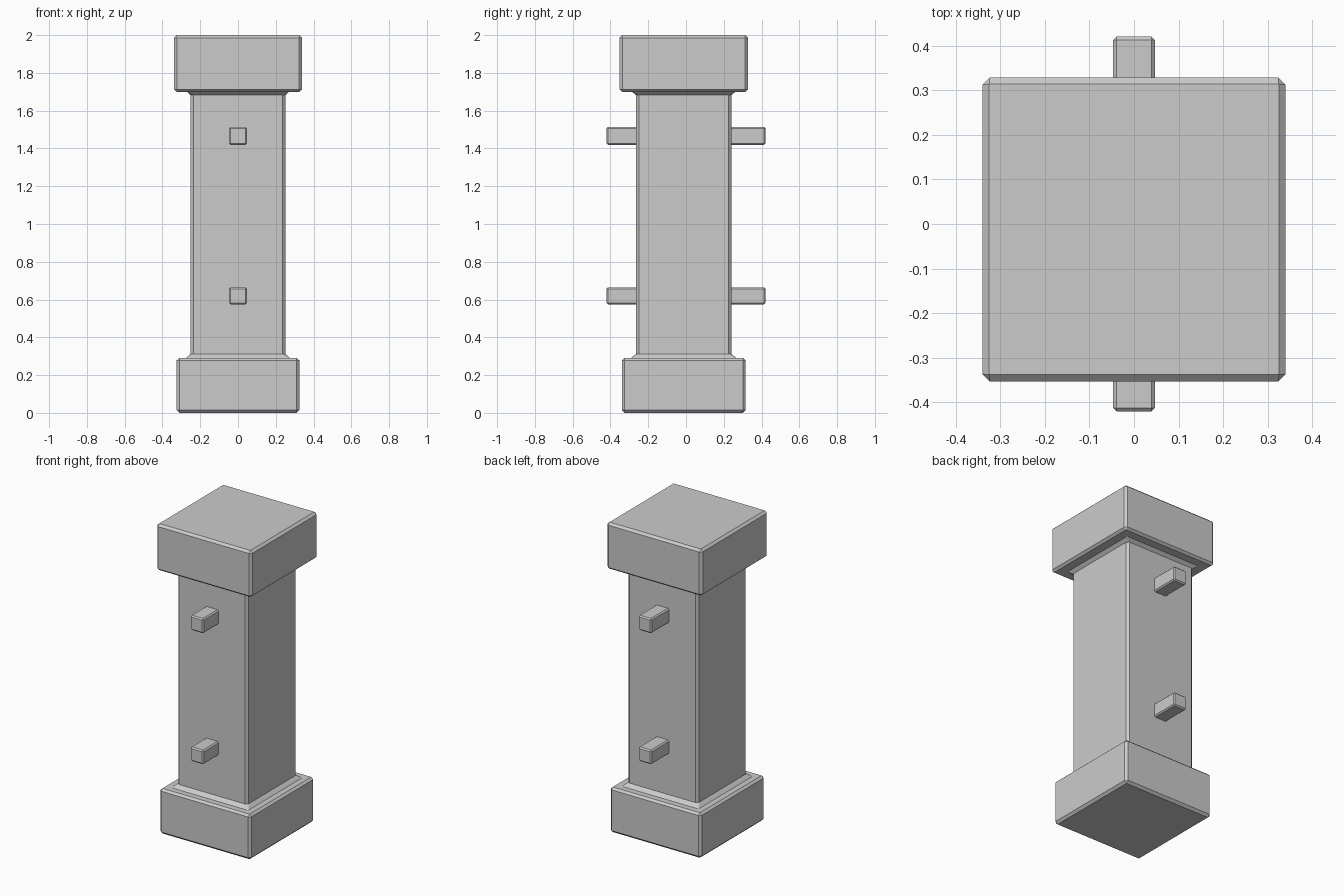
import bpy, bmesh

if "Cube" in bpy.data.objects:
    bpy.data.objects.remove(bpy.data.objects["Cube"])

Y_MID = -0.012


def ring(bm, hx, hy, c, z):
    """Rectangle with chamfered corners, eight points."""
    pts = [(hx, -hy + c), (hx, hy - c), (hx - c, hy), (-hx + c, hy),
           (-hx, hy - c), (-hx, -hy + c), (-hx + c, -hy), (hx - c, -hy)]
    return [bm.verts.new((x, y + Y_MID, z)) for x, y in pts]


def finish(bm, name):
    bmesh.ops.recalc_face_normals(bm, faces=bm.faces)
    mesh = bpy.data.meshes.new(name)
    bm.to_mesh(mesh)
    bm.free()
    obj = bpy.data.objects.new(name, mesh)
    bpy.context.collection.objects.link(obj)
    return obj


def loft(name, profile):
    """Skin between stacked chamfered rectangles; zero chamfers collapse to corners."""
    bm = bmesh.new()
    rings = [ring(bm, *p) for p in profile]
    for a, b in zip(rings, rings[1:]):
        for i in range(8):
            j = (i + 1) % 8
            bm.faces.new((a[i], a[j], b[j], b[i]))
    bm.faces.new(rings[0])
    bm.faces.new(rings[-1])
    bmesh.ops.remove_doubles(bm, verts=bm.verts, dist=0.0005)
    return finish(bm, name)


def peg(name, side, z0, z1):
    y0, y1 = sorted((side * 0.22, side * 0.421))
    bm = bmesh.new()
    bmesh.ops.create_cube(bm, size=1)
    for v in bm.verts:
        v.co = (v.co.x * 0.094, (y0 + y1) / 2 + v.co.y * (y1 - y0),
                (z0 + z1) / 2 + v.co.z * (z1 - z0))
    obj = finish(bm, name)
    bevel = obj.modifiers.new("edge_chamfer", 'BEVEL')
    bevel.width = 0.008
    bevel.segments = 1


# Post: plinth, flared shaft and cap in one continuous skin (half x, half y, chamfer, z)
loft("pillar", [
    (0.310, 0.313, 0.0, 0.0),
    (0.325, 0.328, 0.015, 0.015),
    (0.325, 0.328, 0.015, 0.278),
    (0.311, 0.314, 0.0, 0.291),
    (0.274, 0.277, 0.006, 0.291),
    (0.251, 0.253, 0.015, 0.313),
    (0.251, 0.253, 0.015, 1.682),
    (0.271, 0.273, 0.006, 1.700),
    (0.325, 0.326, 0.0, 1.700),
    (0.340, 0.341, 0.016, 1.713),
    (0.340, 0.341, 0.016, 1.986),
    (0.325, 0.326, 0.0, 2.0),
])

# Pegs on the front and back faces
for level, z0, z1 in (("lower", 0.574, 0.665), ("upper", 1.419, 1.514)):
    for face, side in (("front", -1), ("back", 1)):
        peg(f"{level}_{face}_peg", side, z0, z1)
